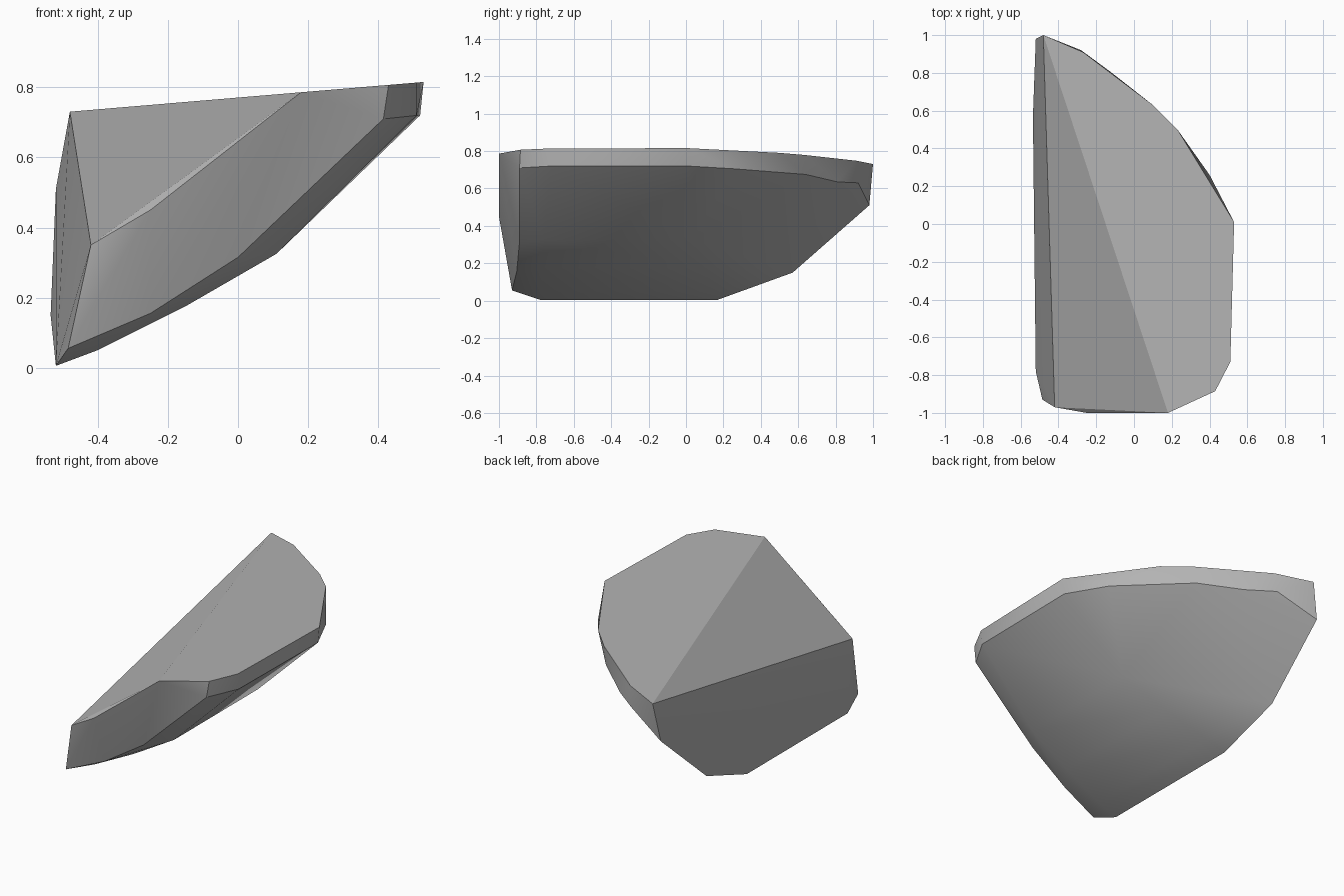
import bpy
import bmesh
import math

# Remove the default object
default = bpy.data.objects.get("Cube")
if default:
    bpy.data.objects.remove(default, do_unlink=True)


def make_material(name, value):
    mat = bpy.data.materials.new(name)
    mat.use_nodes = True
    colour = (value, value, value, 1)
    mat.diffuse_color = colour
    shader = mat.node_tree.nodes["Principled BSDF"]
    shader.inputs["Base Color"].default_value = colour
    return mat


def top_height(x):
    """Height of the slightly tilted flat top."""
    return 0.771 + 0.084 * x


# Outline of the flat top, from the back tip round to the front
top_outline = [(-.48, 1), (-.27, .91), (.1, .63), (.23, .5), (.53, .01),
               (.51, -.73), (.43, -.885), (.18, -1)]

# Lower edge of the chipped band beneath the top
band_edge = [(-.28, .92, .63), (-.13, .81, .635), (.08, .64, .675),
             (.4, .26, .705), (.52, .01, .72), (.51, -.72, .72),
             (.415, -.89, .71)]

# Broken left side, from the back tip down and forward
left_side = [(-.52, .98, .51), (-.535, .57, .15), (-.52, .17, .005),
             (-.52, -.78, .005), (-.485, -.93, .055), (-.42, -.97, .35)]

# Front face and its lower edge
front_face = [(-.25, -1, .45), (-.25, -.905, .155), (0, -.89, .315)]

# Rounded underside: (x, z, front y, back y) of each rib
underside = [(-.4, .05, -.78, .16), (-.15, .175, -.77, .1),
             (.11, .325, -.76, .03)]

points = [(x, y, top_height(x)) for x, y in top_outline]
points += band_edge + left_side + front_face
for x, z, y_front, y_back in underside:
    points += [(x, y_front, z), (x, y_back, z)]

# Wrap the points in one faceted shell
bm = bmesh.new()
for point in points:
    bm.verts.new(point)
hull = bmesh.ops.convex_hull(bm, input=bm.verts)
loose = {v for key in ("geom_interior", "geom_unused") for v in hull[key]
         if isinstance(v, bmesh.types.BMVert) and not v.link_faces}
bmesh.ops.delete(bm, geom=list(loose), context="VERTS")
bmesh.ops.dissolve_limit(bm, angle_limit=math.radians(1),
                         verts=bm.verts, edges=bm.edges)
bmesh.ops.recalc_face_normals(bm, faces=bm.faces)

mesh = bpy.data.meshes.new("rock_shard")
bm.to_mesh(mesh)
bm.free()
rock = bpy.data.objects.new("rock_shard", mesh)
bpy.context.collection.objects.link(rock)
mesh.materials.append(make_material("stone grey", 0.45))

# Soft underside, crisp broken edges
bpy.ops.object.select_all(action="DESELECT")
rock.select_set(True)
bpy.context.view_layer.objects.active = rock
bpy.ops.object.shade_smooth_by_angle(angle=math.radians(30))
